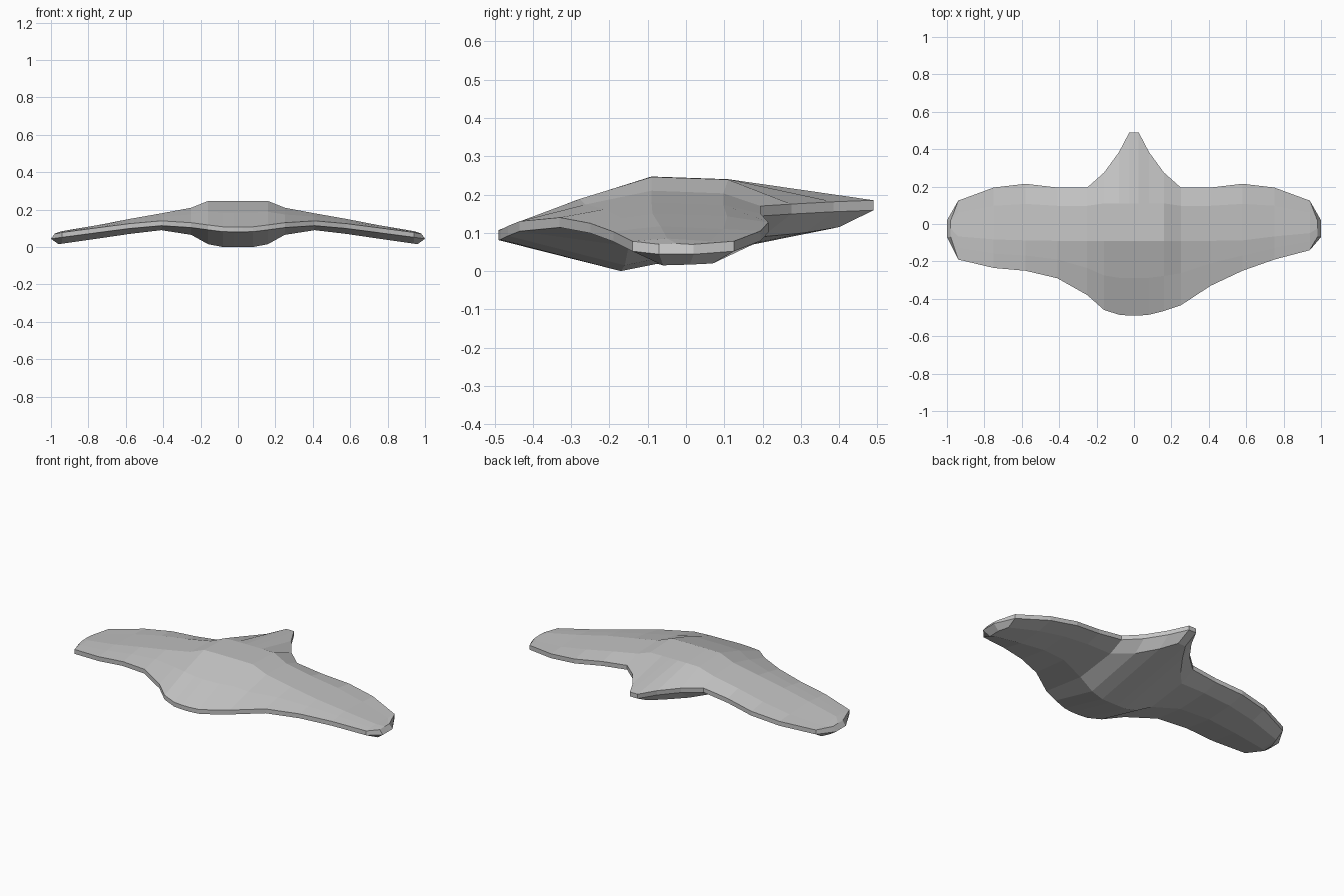
import bpy
import bmesh

default_cube = bpy.data.objects.get("Cube")
if default_cube:
    bpy.data.objects.remove(default_cube, do_unlink=True)

# One plain grey for the whole body
grey = bpy.data.materials.new("plain grey")
grey.use_nodes = True
grey_value = (0.55, 0.55, 0.55, 1)
grey.diffuse_color = grey_value
grey.node_tree.nodes["Principled BSDF"].inputs["Base Color"].default_value = grey_value

# Spanwise stations from centre to tip:
# span, front edge (right, left), rear edge, front rim z, rear rim z,
# crest z, belly y, belly z, rear belly y, rear belly z
STATIONS = [
    (.025, -.49, -.49, .49, .107, .185, .247, -.17, 0, .4, .115),
    (.08, -.485, -.485, .385, .108, .181, .247, -.17, 0, .31, .1),
    (.16, -.46, -.465, .275, .118, .175, .246, -.16, .015, .2, .09),
    (.25, -.38, -.435, .195, .13, .17, .21, -.15, .065, .1, .1),
    (.41, -.29, -.33, .195, .14, .15, .18, -.1, .09, .1, .1),
    (.58, -.25, -.25, .215, .125, .127, .15, -.06, .07, .11, .08),
    (.75, -.235, -.19, .195, .103, .105, .117, -.05, .045, .1, .055),
    (.94, -.19, -.14, .125, .078, .078, .085, -.05, .018, .07, .02),
    (1, -.07, -.07, .02, .07, .07, .072, -.06, .015, .01, .017),
]
RIM = .026
UPPER_COUNT = 5


def section(station, side):
    """Closed outline of one slice: upper skin front to back, then lower skin."""
    (span, front_right, front_left, rear, front_z, rear_z,
     crest_z, belly_y, belly_z, back_y, back_z) = station
    front = front_left if side > 0 else front_right
    crest_front = max(-.09, front * .35)
    crest_rear = min(.11, rear * .5)
    slope_z = front_z + .55 * (crest_z - front_z)
    is_tip = span == 1
    upper = [
        (front, front_z),
        ((front + crest_front) / 2, slope_z),
        (crest_front, crest_z),
        (crest_rear, max(crest_z - .007, rear_z)),
        (rear, rear_z),
    ]
    rim_lower = [(rear, rear_z - RIM), (front, front_z - RIM)]
    under = [(back_y, back_z), (belly_y, belly_z)]
    # The tip is widest along the lower rim
    upper_x = side * (span - .02 * is_tip)
    under_x = side * (span - .04 * is_tip)
    points = [(upper_x, y, z) for y, z in upper]
    points.append((side * span, *rim_lower[0]))
    points += [(under_x, y, z) for y, z in under]
    points.append((side * span, *rim_lower[1]))
    return points


# Skin the slices from one wing tip to the other
bm = bmesh.new()
slices = [section(s, -1) for s in reversed(STATIONS)]
slices += [section(s, 1) for s in STATIONS]
rings = [[bm.verts.new(p) for p in outline] for outline in slices]
for ring, following in zip(rings, rings[1:]):
    count = len(ring)
    for i in range(count):
        j = (i + 1) % count
        bm.faces.new((ring[i], ring[j], following[j], following[i]))

# Bevelled wing tips: one facet above the lower rim, one below
for ring in (rings[0], rings[-1]):
    bm.faces.new(ring[:UPPER_COUNT + 1] + ring[-1:])
    bm.faces.new(ring[UPPER_COUNT:])

bmesh.ops.recalc_face_normals(bm, faces=bm.faces)
mesh = bpy.data.meshes.new("winged_body")
bm.to_mesh(mesh)
bm.free()
mesh.materials.append(grey)
body = bpy.data.objects.new("winged_body", mesh)
bpy.context.collection.objects.link(body)
